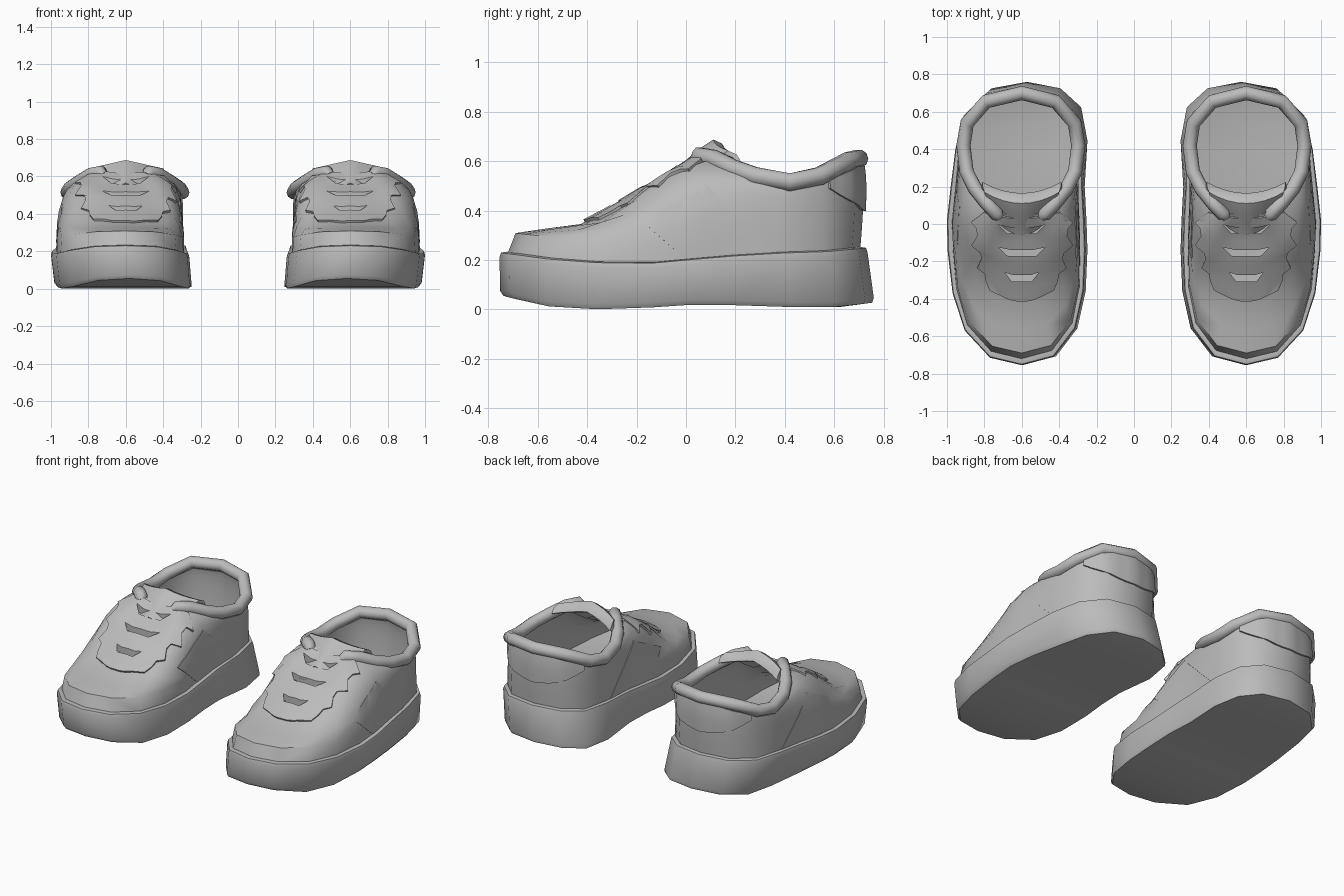
import bpy, bmesh, math
from mathutils import Vector
from mathutils.bvhtree import BVHTree

if "Cube" in bpy.data.objects:
    bpy.data.objects.remove(bpy.data.objects["Cube"])

grey = bpy.data.materials.new("plain_grey")
grey.diffuse_color = (0.5, 0.5, 0.5, 1)
grey.use_nodes = True
grey.node_tree.nodes["Principled BSDF"].inputs["Base Color"].default_value = grey.diffuse_color


def lerp_table(table, v):
    """Linear lookup in a list of (key, value) pairs."""
    for (a, p), (b, q) in zip(table, table[1:]):
        if v <= b:
            return p + (q - p) * max(0, (v - a) / (b - a))
    return table[-1][1]


def finish(name, verts, faces, thickness=0, cutters=(), angle=40):
    """Make one part, thicken it, cut it and mirror it to the other shoe."""
    me = bpy.data.meshes.new(name)
    me.from_pydata(verts, [], faces)
    me.materials.append(grey)
    ob = bpy.data.objects.new(name, me)
    bpy.context.collection.objects.link(ob)
    if thickness:
        m = ob.modifiers.new("thickness", 'SOLIDIFY')
        m.thickness, m.offset = thickness, -1
    for c in cutters:
        m = ob.modifiers.new("slot", 'BOOLEAN')
        m.object, m.solver = c, 'EXACT'
    if ob.modifiers:
        deps = bpy.context.evaluated_depsgraph_get()
        me = bpy.data.meshes.new_from_object(ob.evaluated_get(deps))
        ob.modifiers.clear()
        ob.data = me
    me.polygons.foreach_set("use_smooth", [True] * len(me.polygons))
    me.set_sharp_from_angle(angle=math.radians(angle))
    m = ob.modifiers.new("pair", 'MIRROR')
    m.use_clip = m.use_mirror_merge = False
    return ob


def loft(rings, closed=True):
    n = len(rings[0])
    faces = []
    for k in range(len(rings) - 1):
        for i in range(n if closed else n - 1):
            j = (i + 1) % n
            faces.append((k * n + i, k * n + j, (k + 1) * n + j, (k + 1) * n + i))
    return [tuple(p) for r in rings for p in r], faces


# Sole: outline from toe, round the outer side, heel and inner side
outline = [(.60, -.755), (.77, -.715), (.905, -.57), (.97, -.37), (.997, -.14), (1.0, .02),
           (.98, .2), (.955, .4), (.91, .58), (.79, .70), (.6, .735), (.42, .70),
           (.31, .6), (.275, .42), (.275, .2), (.265, .02), (.26, -.14), (.27, -.36),
           (.315, -.56), (.43, -.71)]
N = len(outline)
top_z = [(-.755, .23), (-.5, .195), (-.2, .182), (0, .2), (.3, .225), (.6, .235), (.74, .25)]
bottom_z = [(-.755, .055), (-.6, .015), (-.4, 0), (-.1, .01), (.1, .025), (.3, .01),
            (.6, .01), (.755, .03)]


def ring(scale, z_table, dz=0, shift=0, heel=0):
    pts = []
    for x, y in outline:
        inset = Vector((x - .62, y)).normalized() * scale
        px, py = x - inset.x, y - inset.y
        if y > .3:
            px, py = px - heel * .5, py + heel
        pts.append((px + shift, py, lerp_table(z_table, y) + dz))
    return pts


rings = [ring(.016, bottom_z, 0, -.018, .035), ring(.003, bottom_z, .02, -.014, .028),
         ring(0, top_z, -.02), ring(.006, top_z), ring(.03, top_z, .004), ring(.06, top_z, -.005)]
verts, faces = loft(rings)
last = len(verts) - N
for i in range(N // 2):     # caps in strips across the foot
    q = (i, i + 1, N - i - 1, (N - i) % N)
    q = tuple(dict.fromkeys(q))
    faces += [q[::-1], tuple(last + v for v in q)]
finish("sole", verts, faces)

# Upper: loft from the sole edge to the collar line
half = [(.6, .06, .625), (.64, .06, .625), (.68, .055, .625), (.73, .05, .62), (.785, .11, .61),
        (.85, .19, .57), (.895, .28, .54), (.912, .42, .515), (.892, .54, .54),
        (.79, .655, .60), (.6, .70, .61)]
opening = half + [(1.21 - x, y, z) for x, y, z in half[9:0:-1]]
toe_run = [(0, 0), (.045, .22), (.2, .265), (.38, .31), (.52, .45), (.69, .65), (.86, .81), (1, 1)]
toe_weight = [1, .97, .82, .5, .15, 0, 0, 0, 0, 0, 0]
base = ring(.03, top_z, -.01)
rings = []
for k, (ts, tg) in enumerate(toe_run):
    a = k / 7 * math.pi / 2
    row = []
    for i in range(N):
        w = toe_weight[min(i, N - i)]
        s = w * ts + (1 - w) * (1 - math.cos(a)) ** 1.3
        g = w * tg + (1 - w) * math.sin(a)
        b, t = Vector(base[i]), Vector(opening[i])
        p = b.lerp(t, s)
        p.z = b.z + (t.z - b.z) * g
        if i in (9, 10, 11):
            p.y += .015 * math.sin(2 * a)
        row.append(p)
    rings.append(row)
verts, faces = loft(rings)
surface = BVHTree.FromPolygons(verts, faces)

# Lace slot cutters, pinched in the middle
cutters = []
for y, w in ((-.03, .125), (-.15, .125), (-.285, .09)):
    shape = [(-w, .025), (-w * .6, -.022), (w * .6, -.022), (w, .025), (w * .5, .012), (-w * .5, .012)]
    cv = [(.6 + x, y + dy, z) for z in (.27, .8) for x, dy in shape]
    cf = [tuple(range(6))[::-1], tuple(range(6, 12))]
    cf += [(i, (i + 1) % 6, (i + 1) % 6 + 6, i + 6) for i in range(6)]
    me = bpy.data.meshes.new("slot_cutter")
    me.from_pydata(cv, [], cf)
    c = bpy.data.objects.new("slot_cutter", me)
    bpy.context.collection.objects.link(c)
    c.hide_render = True
    c.hide_viewport = True
    cutters.append(c)
finish("upper", verts, faces, .025, cutters)


def overlay(name, rays, height, cut=()):
    """Panel laid on the upper where a grid of rays meets it."""
    rows = []
    for row in rays:
        pts = []
        for origin, d in row:
            hit, normal, _, _ = surface.ray_cast(Vector(origin), Vector(d).normalized())
            if hit is None:
                hit, normal, _, _ = surface.find_nearest(Vector(origin))
            pts.append(hit + normal * height)
        rows.append(pts)
    v, f = loft(rows, False)
    return finish(name, v, f, height + .004, cut)


# Lacing panel with zigzag edges
edge = [(-.41, .11), (-.38, .17), (-.33, .19), (-.29, .195), (-.26, .235), (-.21, .215), (-.18, .22),
        (-.14, .265), (-.09, .235), (-.05, .24), (-.02, .265), (.035, .2)]
overlay("lacing_panel", [[((.6 + w * j / 6, y + .03 * (j / 6) ** 2, 1), (0, 0, -1)) for j in range(-6, 7)]
                         for y, w in edge], .012, cutters)

# Quarter panels on both sides, running from the sole up to the eyelets
for label, x, sx in (("outer", 1.3, -1), ("inner", -.1, 1)):
    rays = []
    for k in range(7):
        t = k / 6
        front, back, z0, z1 = -.18 * t, .37 - .28 * t, .2 + .16 * t, .22 + .28 * t
        row = [((x, front + (back - front) * j / 6, z0 + (z1 - z0) * j / 6), (sx, 0, 0)) for j in range(7)]
        rays.append(row if sx < 0 else row[::-1])
    overlay(label + "_quarter_panel", rays, .003)

# Heel tab below the collar
rays = []
for k in range(5):
    row = []
    for j in range(-6, 7):
        a = math.radians(j * 10)
        low = .40 + .09 * (abs(j) / 6) ** 2
        high = .59 - .07 * (abs(j) / 6) ** 2
        d = Vector((-math.sin(a), math.cos(a), 0))
        row.append((Vector((.6, .42, low + (high - low) * k / 4)) + d * .8, -d))
    rays.append(row[::-1])
overlay("heel_tab", [r[::-1] for r in rays], .012)

# Tongue: ridged strip rising behind the laces
rows = []
for y, z, w in ((-.06, .565, .12), (0, .605, .15), (.05, .648, .18), (.11, .688, .2),
                (.145, .672, .21), (.165, .64, .21)):
    rows.append([(.6 + w * j / 4, y + .06 * (j / 4) ** 2, z - .045 * abs(j / 4)) for j in range(-4, 5)])
verts, faces = loft(rows, False)
finish("tongue", verts, faces, .02)

# Padded collar: round tube along the opening, ends tucked at the laces
path = [Vector(p) for p in opening[3:18]]
path = [path[0] + Vector((-.01, -.01, -.015))] + path + [path[-1] + Vector((.01, -.01, -.015))]
rings = []
for i, p in enumerate(path):
    t = (path[min(i + 1, len(path) - 1)] - path[max(i - 1, 0)]).normalized()
    side = t.cross(Vector((0, 0, 1))).normalized()
    up = side.cross(t)
    r = .026 if i in (0, len(path) - 1) else .038
    rings.append([p + (side * math.cos(a) + up * math.sin(a)) * r
                  for a in (2 * math.pi * k / 10 for k in range(10))])
verts, faces = loft(rings)
faces = [f[::-1] for f in faces]
faces += [tuple(range(10)), tuple(range(len(verts) - 10, len(verts)))[::-1]]
finish("collar", verts, faces, angle=60)
